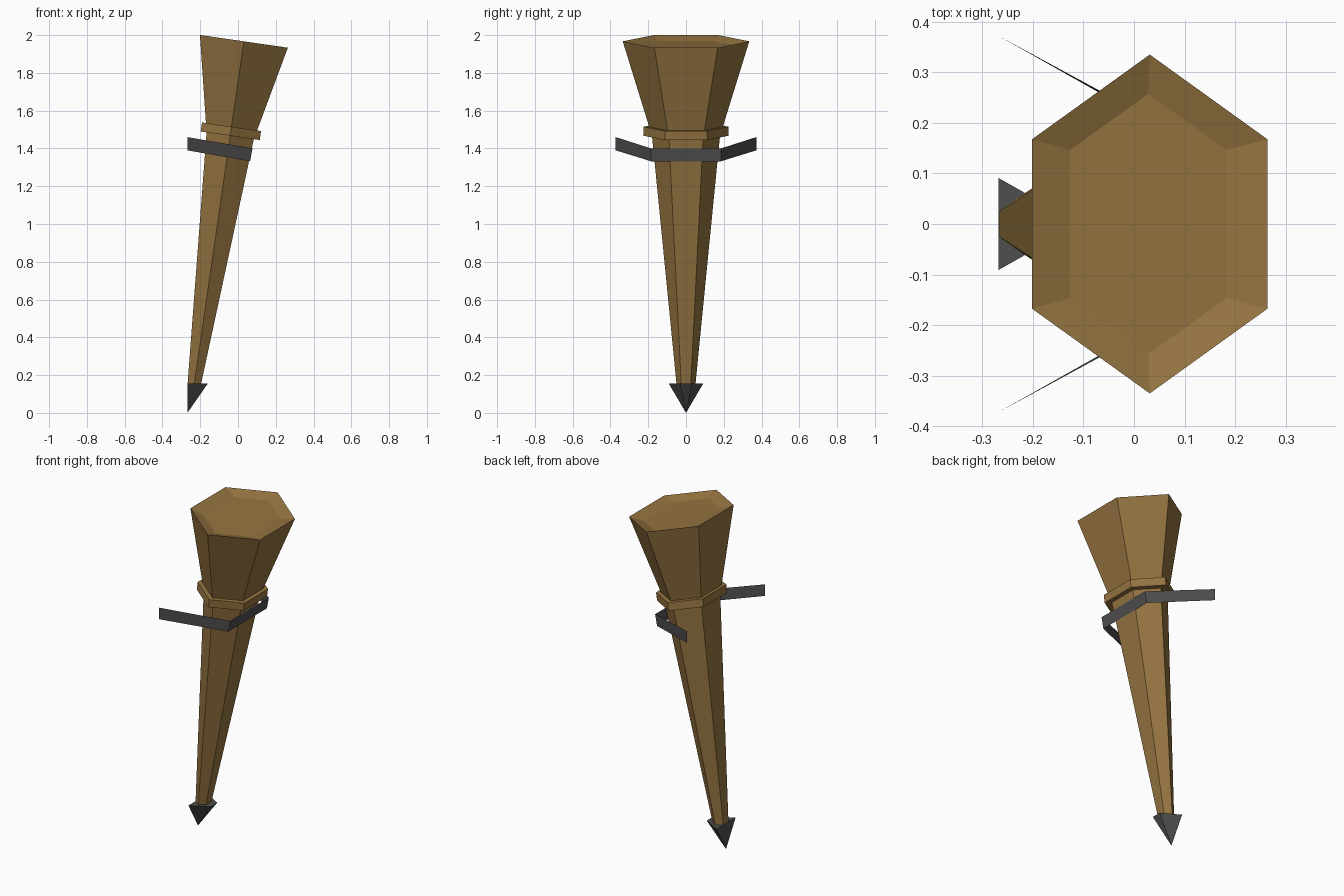
import bpy, bmesh
from math import radians
from mathutils import Matrix

cube = bpy.data.objects.get("Cube")
if cube:
    bpy.data.objects.remove(cube, do_unlink=True)


def material(name, color):
    m = bpy.data.materials.new(name)
    m.use_nodes = True
    m.diffuse_color = color
    m.node_tree.nodes["Principled BSDF"].inputs["Base Color"].default_value = color
    return m


wood = material("brown wood", (0.30, 0.175, 0.052, 1))
iron = material("dark iron", (0.078, 0.078, 0.078, 1))

# Frame of the leaning torch: origin at the foot, z along its axis
LEAN = Matrix.Translation((-0.232, 0, 0.15)) @ Matrix.Rotation(radians(8.24), 4, 'Y')


def finish(name, bm, mat, closed=True):
    if closed:
        bmesh.ops.recalc_face_normals(bm, faces=bm.faces)
    mesh = bpy.data.meshes.new(name)
    bm.to_mesh(mesh)
    bm.free()
    mesh.materials.append(mat)
    obj = bpy.data.objects.new(name, mesh)
    bpy.context.scene.collection.objects.link(obj)
    return obj


def hexagon(ry, z, rx=None, corner=0.5):
    """Flattened six-sided outline with points towards +y and -y."""
    rx = rx or ry * 0.702
    return [(rx, corner * ry, z), (0, ry, z), (-rx, corner * ry, z),
            (-rx, -corner * ry, z), (0, -ry, z), (rx, -corner * ry, z)]


def loft(name, outlines, mat):
    """Closed skin through a stack of hexagons, placed along the lean."""
    bm = bmesh.new()
    rings = [[bm.verts.new(LEAN @ Matrix.Translation(p).translation) for p in o]
             for o in outlines]
    for a, b in zip(rings, rings[1:]):
        for i in range(6):
            j = (i + 1) % 6
            bm.faces.new((a[i], a[j], b[j], b[i]))
    bm.faces.new(rings[0][::-1])
    bm.faces.new(rings[-1])
    return finish(name, bm, mat)


# Wooden parts: tapered handle, collar, flared head with a shallow dished top
NECK, COLLAR_TOP, RIM = 1.331, 1.379, 1.836
loft("handle", [hexagon(0.05, 0), hexagon(0.18, NECK)], wood)
loft("collar", [hexagon(0.225, NECK), hexagon(0.225, COLLAR_TOP)], wood)
loft("head", [hexagon(0.195, COLLAR_TOP), hexagon(0.335, RIM),
              hexagon(0.257, RIM - 0.022, 0.156, 0.572)], wood)

# Sheet-iron strap: passes in front of the handle, both arms reach the wall
bm = bmesh.new()
path = [((-0.268, s * 0.372, 1.46), (-0.268, s * 0.372, 1.39)) for s in (-1, 1)]
bend = [((0.077, s * 0.185, 1.40), (0.064, s * 0.185, 1.332)) for s in (-1, 1)]
stations = [[bm.verts.new(p) for p in pair]
            for pair in (path[0], bend[0], bend[1], path[1])]
for a, b in zip(stations, stations[1:]):
    bm.faces.new((a[0], a[1], b[1], b[0]))
finish("wall_strap", bm, iron, closed=False)

# Pointed iron foot, flat against the wall
bm = bmesh.new()
top = [bm.verts.new((x, y, 0.155)) for x, y in
       ((-0.268, -0.091), (-0.16, -0.03), (-0.16, 0.03), (-0.268, 0.091))]
tip = bm.verts.new((-0.268, 0, 0))
bm.faces.new(top)
for i in range(4):
    bm.faces.new((top[i], tip, top[(i + 1) % 4]))
finish("foot_spike", bm, iron)
